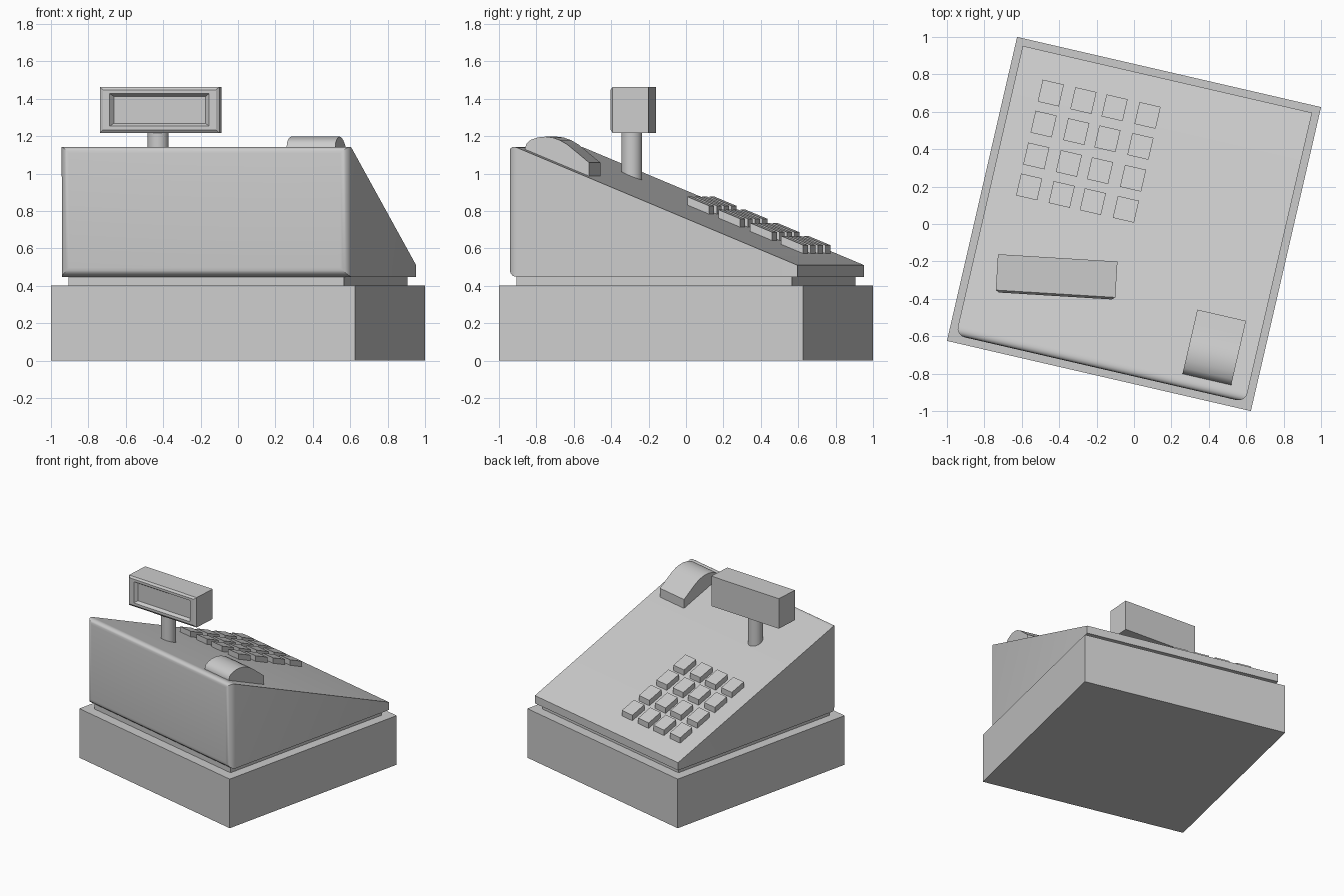
import bpy, bmesh, math
from mathutils import Matrix, Vector

if "Cube" in bpy.data.objects:
    bpy.data.objects.remove(bpy.data.objects["Cube"])

TURN = Matrix.Rotation(math.radians(-13), 4, 'Z')   # whole machine is turned on its base
SLOPE = 0.408


def slope_z(v):
    """Height of the sloping top at depth v."""
    return 1.158 - SLOPE * (v + 0.794)


def finish(name, bm, matrix=TURN, smooth=None):
    bmesh.ops.recalc_face_normals(bm, faces=bm.faces)
    bm.transform(matrix)
    me = bpy.data.meshes.new(name)
    bm.to_mesh(me)
    bm.free()
    ob = bpy.data.objects.new(name, me)
    bpy.context.collection.objects.link(ob)
    if smooth:
        bpy.ops.object.select_all(action='DESELECT')
        ob.select_set(True)
        bpy.context.view_layer.objects.active = ob
        bpy.ops.object.shade_smooth_by_angle(angle=math.radians(smooth))
    return ob


def loft(rings):
    """Skin a list of closed rings and cap both ends."""
    bm = bmesh.new()
    rows = [[bm.verts.new(p) for p in ring] for ring in rings]
    n = len(rows[0])
    for a, b in zip(rows, rows[1:]):
        for i in range(n):
            j = (i + 1) % n
            bm.faces.new((a[i], a[j], b[j], b[i]))
    bm.faces.new(rows[0])
    bm.faces.new(rows[-1])
    return bm


def prism(profile, u0, u1):
    """Side profile (depth, height) extruded across the width."""
    return loft([[(u, v, z) for v, z in profile] for u in (u0, u1)])


def block(half, z0, z1):
    return prism([(-half, z0), (half, z0), (half, z1), (-half, z1)], -half, half)


# cash drawer and the recessed neck above it
finish("cash_drawer", block(0.834, 0.0, 0.402))
finish("neck", block(0.755, 0.402, 0.447))

# wedge body, rounded around its tall front face
h = 0.794
bm = prism([(-h, 0.447), (h, 0.447), (h, slope_z(h)), (-h, slope_z(-h))], -h, h)
front_edges = [e for e in bm.edges if all(v.co.y < -h + 0.001 for v in e.verts)]
bmesh.ops.bevel(bm, geom=front_edges, offset=0.05, segments=5, profile=0.5,
                affect='EDGES', clamp_overlap=True)
finish("wedge_body", bm, smooth=35)

# keypad, four by four, following the slope
for r, v in enumerate((0.582, 0.412, 0.237, 0.067)):
    for c, u in enumerate((-0.591, -0.412, -0.241, -0.06)):
        a, b = v - 0.06, v + 0.06
        key = [(a, slope_z(a) - 0.01), (b, slope_z(b) - 0.01),
               (b, slope_z(b) + 0.045), (a, slope_z(a) + 0.045)]
        finish(f"key_{r + 1}_{c + 1}", prism(key, u - 0.058, u + 0.058))

# receipt printer cover
cover = [(-0.722, 1.09), (-0.722, 1.135), (-0.712, 1.162), (-0.69, 1.18),
         (-0.65, 1.193), (-0.61, 1.197), (-0.57, 1.192), (-0.53, 1.178),
         (-0.49, 1.155), (-0.44, 1.115), (-0.37, 1.058), (-0.37, 0.965)]
finish("printer_cover", prism(cover, 0.433, 0.70), smooth=35)

# display post
bm = bmesh.new()
bmesh.ops.create_cone(bm, cap_ends=True, segments=32, radius1=0.056,
                      radius2=0.056, depth=0.34)
finish("display_post", bm, Matrix.Translation((-0.427, -0.29, 1.08)), smooth=35)

# customer display: chamfered case with a recessed screen in front
sections = [(0.32, 0.1225, 0.102), (0.32, 0.1225, -0.09), (0.302, 0.107, -0.102),
            (0.266, 0.087, -0.102), (0.246, 0.072, -0.078)]
case = loft([[(-w, y, -t), (w, y, -t), (w, y, t), (-w, y, t)] for w, t, y in sections])
place = Matrix.Translation((-0.414, -0.283, 1.34)) @ Matrix.Rotation(math.radians(-3.5), 4, 'Z')
finish("customer_display", case, place)
